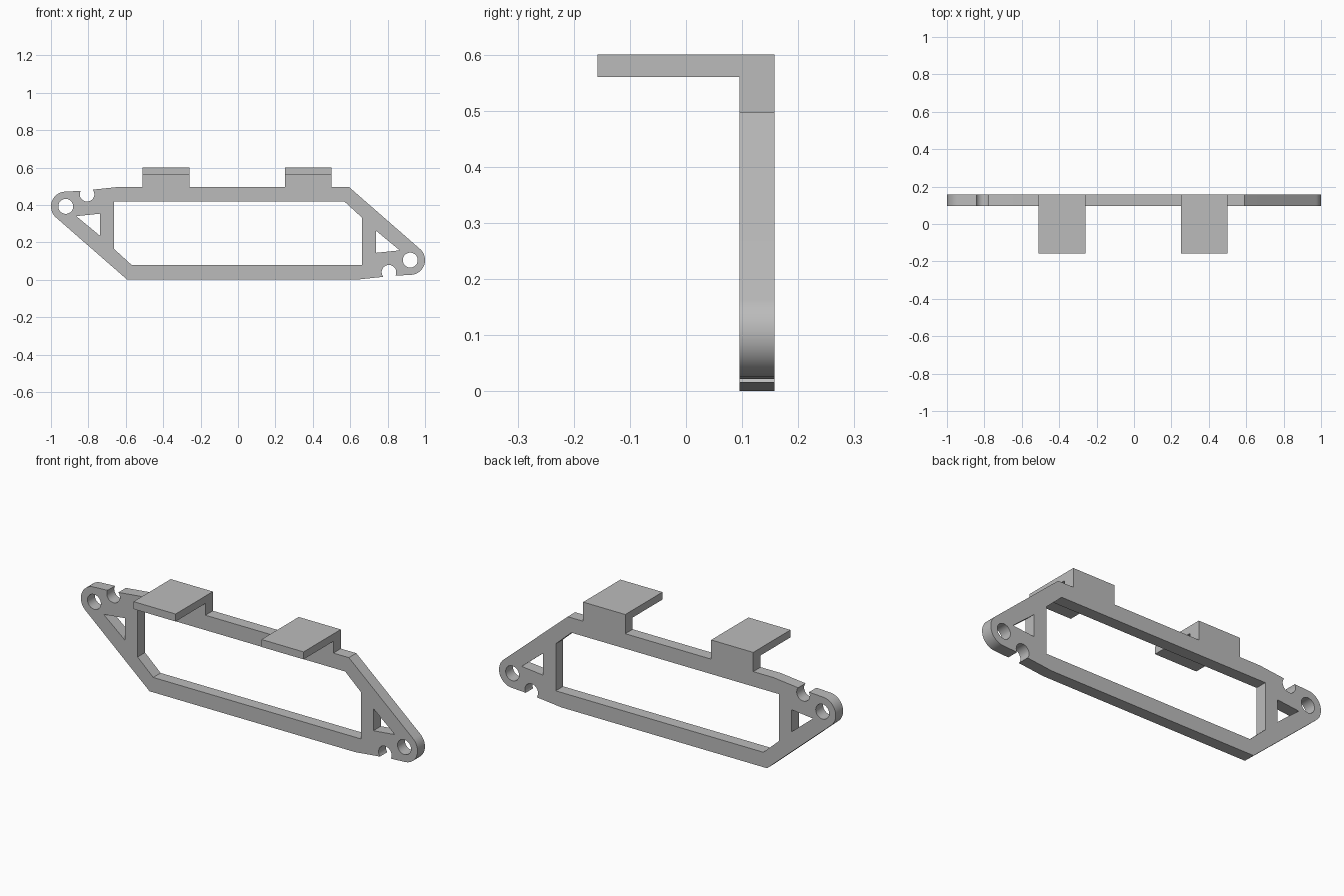
import bpy
import bmesh
from math import cos, sin, radians

if "Cube" in bpy.data.objects:
    bpy.data.objects.remove(bpy.data.objects["Cube"])

HEIGHT = 0.497                 # frame height without the tabs
TOP = 0.6
FRONT, BACK = 0.095, 0.158     # frame thickness along y
TABS = {"left_tab": (0.25, 0.50), "right_tab": (-0.51, -0.26)}

grey = bpy.data.materials.new("plain_grey")
grey.use_nodes = True
grey.diffuse_color = (0.5, 0.5, 0.5, 1)
grey.node_tree.nodes["Principled BSDF"].inputs["Base Color"].default_value = (0.5, 0.5, 0.5, 1)


def arc(cx, cz, r, start, end, steps):
    angles = [radians(start + (end - start) * i / steps) for i in range(steps + 1)]
    return [(cx + r * cos(a), cz + r * sin(a)) for a in angles]


def turned(points):
    """Half turn about the middle of the frame."""
    return [(-x, HEIGHT - z) for x, z in points]


def add_object(name, mesh):
    obj = bpy.data.objects.new(name, mesh)
    bpy.context.collection.objects.link(obj)
    mesh.materials.clear()
    mesh.materials.append(grey)
    bpy.ops.object.select_all(action="DESELECT")
    obj.select_set(True)
    bpy.context.view_layer.objects.active = obj
    bpy.ops.object.shade_smooth_by_angle(angle=radians(30))
    return obj


# Outer edge: one end with its notch and rounded ear, repeated by a half turn
end = [(0.63, 0)]
end += arc(0.807, 0.04, 0.039, 219, -28, 20)
end += arc(0.921, 0.105, 0.079, -84, 49, 20)
end += [(0.592, HEIGHT)]
uprights = []
for x0, x1 in TABS.values():
    uprights += [(x1, HEIGHT), (x1, TOP), (x0, TOP), (x0, HEIGHT)]
outline = end + uprights + turned(end)

# Openings: window, end triangles, ear holes
window_half = [(-0.57, 0.08), (0.663, 0.08)]
window = window_half + [(0.663, 0.332)] + turned(window_half) + [(-0.663, 0.165)]
triangle = [(0.738, 0.262), (0.738, 0.144), (0.865, 0.157)]
hole = arc(0.921, 0.105, 0.04, 0, 345, 23)
loops = [outline, window, triangle, turned(triangle), hole, turned(hole)]

# Frame: filled flat curve given thickness, then turned into a mesh
curve = bpy.data.curves.new("frame_profile", "CURVE")
curve.dimensions = "2D"
curve.fill_mode = "BOTH"
curve.extrude = (BACK - FRONT) / 2
for points in loops:
    spline = curve.splines.new("POLY")
    spline.points.add(len(points) - 1)
    for p, (x, z) in zip(spline.points, points):
        p.co = (x, z, 0, 1)
    spline.use_cyclic_u = True
helper = bpy.data.objects.new("frame_profile", curve)
bpy.context.collection.objects.link(helper)
depsgraph = bpy.context.evaluated_depsgraph_get()
frame_mesh = bpy.data.meshes.new_from_object(helper.evaluated_get(depsgraph))
bpy.data.objects.remove(helper)

bm = bmesh.new()
bm.from_mesh(frame_mesh)
bmesh.ops.remove_doubles(bm, verts=bm.verts, dist=0.0001)
for v in bm.verts:
    x, z, depth = v.co
    v.co = (x, (FRONT + BACK) / 2 - depth, z)
bmesh.ops.recalc_face_normals(bm, faces=bm.faces)
bm.to_mesh(frame_mesh)
bm.free()
add_object("frame", frame_mesh)

# Tabs: flat shelves reaching forward from the uprights
for name, (x0, x1) in TABS.items():
    lo, hi = (x0, -BACK, 0.56), (x1, FRONT, TOP)
    bm = bmesh.new()
    bmesh.ops.create_cube(bm, size=1)
    for v in bm.verts:
        v.co = [a + (b - a) * (c + 0.5) for a, b, c in zip(lo, hi, v.co)]
    mesh = bpy.data.meshes.new(name)
    bm.to_mesh(mesh)
    bm.free()
    add_object(name, mesh)
